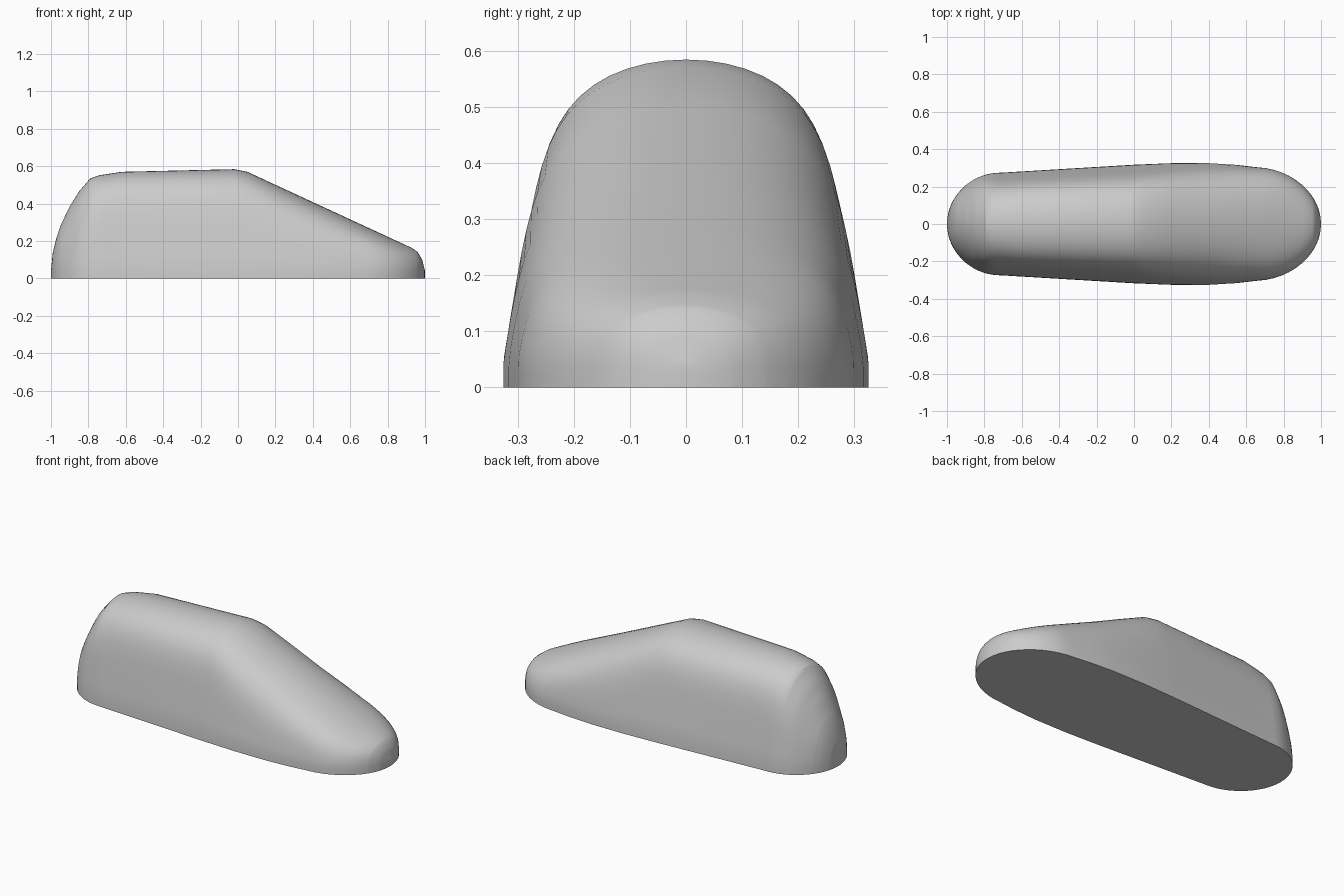
import bpy, bmesh, math

old = bpy.data.objects.get("Cube")
if old:
    bpy.data.objects.remove(old, do_unlink=True)

mat = bpy.data.materials.new("plain grey")
mat.use_nodes = True
grey = (0.6, 0.6, 0.6, 1)
mat.diffuse_color = grey
mat.node_tree.nodes["Principled BSDF"].inputs["Base Color"].default_value = grey

# Lengthwise curves: half width, height and shoulder fullness
WIDTH = [(-1, .262), (-.7, .275), (0, .317), (.2, .325), (.4, .325), (.55, .316), (.66, .303), (1, .29)]
HEIGHT = [(-1, .04), (-.99, .14), (-.97, .22), (-.95, .28), (-.9, .385), (-.85, .465), (-.79, .535),
          (-.74, .552), (-.62, .57), (-.02, .584), (.05, .57), (.93, .163), (.96, .142), (.985, .1), (1, .04)]
FULLNESS = [(-1, 3), (-.9, 3), (-.79, 6), (-.62, 8), (.05, 8), (.4, 5), (.9, 4), (1, 4)]
HEEL, TOE = -.73, .66      # where the rounded ends begin
STEPS = 18


def along(curve, x):
    for (x0, a), (x1, b) in zip(curve, curve[1:]):
        if x <= x1:
            return a + (b - a) * (x - x0) / (x1 - x0)
    return curve[-1][1]


def half_width(x):
    w = along(WIDTH, x)
    d = max((HEEL - x) / (1 + HEEL), (x - TOE) / (1 - TOE), 0)
    return w * math.sqrt(max(0, 1 - d * d))


def section(x):
    w, h, n = half_width(x), along(HEIGHT, x), along(FULLNESS, x)
    side = []
    for i in range(STEPS + 1):
        s = 1 - (1 - i / STEPS) ** 2
        taper = 1 - .5 * max(0, s * h - .05)
        side.append((w * taper * math.sqrt(max(0, 1 - s ** n)), s * h))
    return [(x, -y, z) for y, z in side] + [(x, y, z) for y, z in side[-2::-1]]


# Stations crowd together at the two rounded ends
stations = {round(x, 3) for x, _ in HEIGHT + WIDTH}
for i in range(13):
    c = 1 - math.cos(i / 12 * math.pi / 2)
    stations |= {round(-1 + (1 + HEEL) * c, 3), round(1 - (1 - TOE) * c, 3)}

# Loft the body and close the flat sole
bm = bmesh.new()
rings = [[bm.verts.new(p) for p in section(x)] for x in sorted(stations)]
for a, b in zip(rings, rings[1:]):
    for i in range(len(a) - 1):
        bm.faces.new((a[i], b[i], b[i + 1], a[i + 1]))
bm.faces.new([r[0] for r in rings] + [r[-1] for r in reversed(rings)])
bmesh.ops.remove_doubles(bm, verts=bm.verts, dist=.0005)
bmesh.ops.recalc_face_normals(bm, faces=bm.faces)

mesh = bpy.data.meshes.new("shaped_body")
bm.to_mesh(mesh)
bm.free()
mesh.materials.append(mat)
body = bpy.data.objects.new("shaped_body", mesh)
bpy.context.collection.objects.link(body)
bpy.context.view_layer.objects.active = body
body.select_set(True)
bpy.ops.object.shade_smooth_by_angle(angle=math.radians(30))
